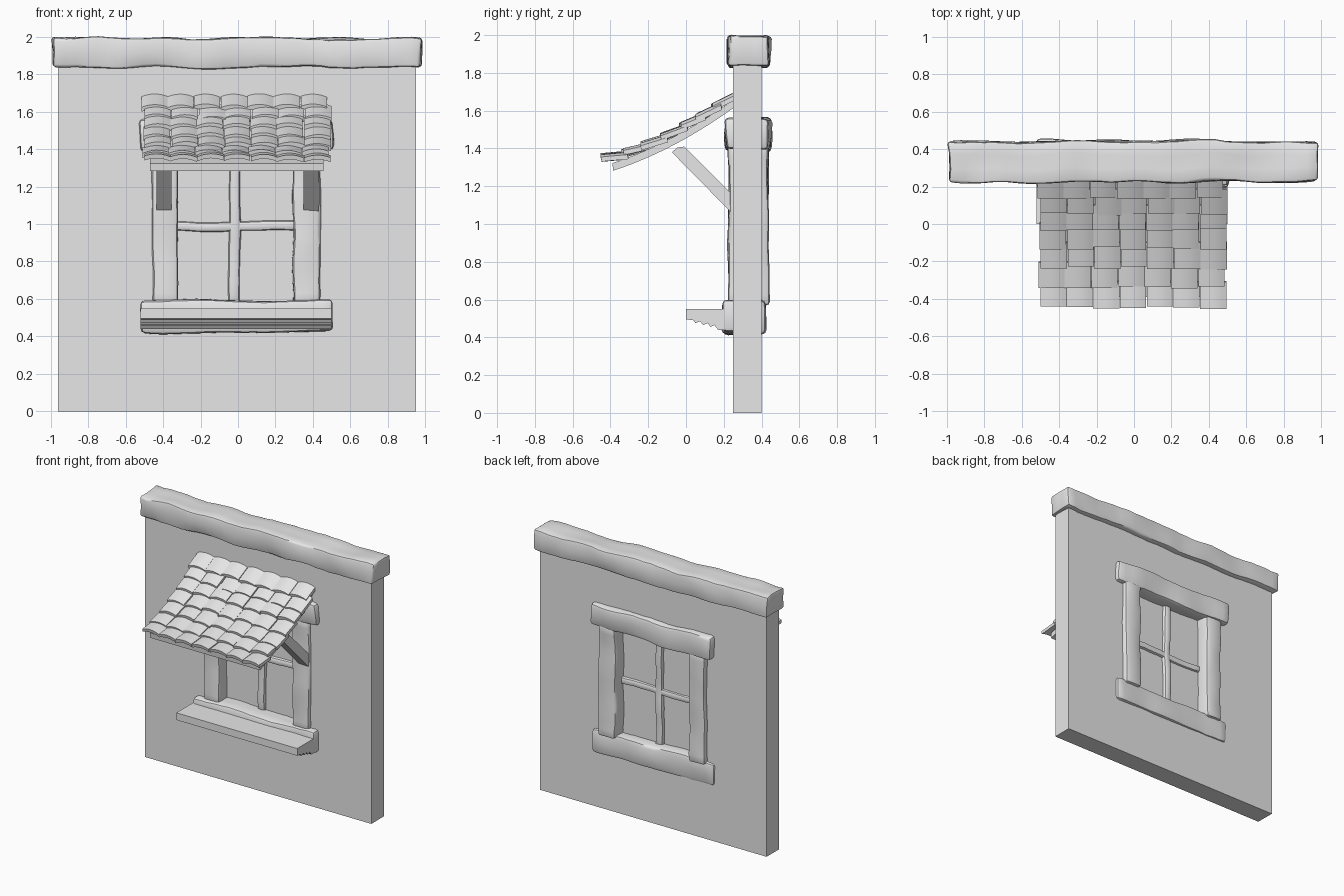
import bpy, bmesh, math, random
from mathutils import Vector, noise

random.seed(4)
if "Cube" in bpy.data.objects:
    bpy.data.objects.remove(bpy.data.objects["Cube"])


def material(name, value):
    mat = bpy.data.materials.new(name)
    mat.use_nodes = True
    mat.diffuse_color = (value, value, value, 1)
    mat.node_tree.nodes["Principled BSDF"].inputs["Base Color"].default_value = (value, value, value, 1)
    return mat


GREY = material("plain grey", 0.8)


def finish(name, bm, smooth=None):
    bmesh.ops.recalc_face_normals(bm, faces=bm.faces)
    mesh = bpy.data.meshes.new(name)
    bm.to_mesh(mesh)
    bm.free()
    obj = bpy.data.objects.new(name, mesh)
    bpy.context.collection.objects.link(obj)
    mesh.materials.append(GREY)
    if smooth:
        bpy.ops.object.select_all(action="DESELECT")
        obj.select_set(True)
        bpy.context.view_layer.objects.active = obj
        bpy.ops.object.shade_smooth_by_angle(angle=math.radians(smooth))
    return obj


def add_box(bm, lo, hi):
    lo, hi = Vector(lo), Vector(hi)
    verts = bmesh.ops.create_cube(bm, size=1)["verts"]
    for v in verts:
        v.co = (lo + hi) / 2 + v.co * (hi - lo)
    return verts


def hewn_beam(name, lo, hi, wobble=0.012, bevel=0.022):
    """Rough timber: a bevelled box, sliced along its length and pushed by noise."""
    bm = bmesh.new()
    add_box(bm, lo, hi)
    bmesh.ops.bevel(bm, geom=bm.edges[:], offset=bevel, segments=2, affect="EDGES", profile=0.5)
    size = Vector(hi) - Vector(lo)
    for axis in range(3):
        normal = Vector([float(i == axis) for i in range(3)])
        count = max(2, int(size[axis] / 0.06))
        for k in range(1, count):
            at = Vector(lo) + normal * size[axis] * k / count
            bmesh.ops.bisect_plane(bm, geom=bm.verts[:] + bm.edges[:] + bm.faces[:],
                                   plane_co=at, plane_no=normal)
    shift = Vector([random.uniform(0, 50) for _ in range(3)])
    for v in bm.verts:
        v.co += noise.noise_vector(v.co * 4 + shift) * wobble
        v.co += noise.noise_vector(v.co * 13 + shift) * wobble * 0.3
    return finish(name, bm, 40)


def extrude_profile(name, points, x0, x1, smooth=None):
    """Side profile of (y, z) points swept from x0 to x1."""
    bm = bmesh.new()
    face = bm.faces.new([bm.verts.new((x0, y, z)) for y, z in points])
    moved = bmesh.ops.extrude_face_region(bm, geom=[face])["geom"]
    bmesh.ops.translate(bm, vec=(x1 - x0, 0, 0),
                        verts=[g for g in moved if isinstance(g, bmesh.types.BMVert)])
    return finish(name, bm, smooth)


# Wall with a window opening, made from four blocks around the hole
bm = bmesh.new()
xs, zs = (-0.96, -0.37, 0.36, 0.95), (0, 0.52, 1.46, 1.9)
grid = {}
for side, y in enumerate((0.25, 0.40)):
    for i, x in enumerate(xs):
        for k, z in enumerate(zs):
            grid[side, i, k] = bm.verts.new((x, y, z))
    for i in range(3):
        for k in range(3):
            if (i, k) != (1, 1):
                bm.faces.new([grid[side, a, b] for a, b in
                              ((i, k), (i + 1, k), (i + 1, k + 1), (i, k + 1))])
for edge in [e for e in bm.edges if e.is_boundary and e.verts[0].co.y < 0.3]:
    keys = [next(key for key, v in grid.items() if v == end) for end in edge.verts]
    back = [grid[1, key[1], key[2]] for key in keys]
    bm.faces.new([edge.verts[0], edge.verts[1], back[1], back[0]])
finish("wall", bm)

# Pane in the middle of the opening
bm = bmesh.new()
add_box(bm, (-0.38, 0.325, 0.5), (0.37, 0.335, 1.48))
finish("window_pane", bm)

# Timber: top beam, window frame and glazing bars
hewn_beam("top_beam", (-0.99, 0.225, 1.835), (0.985, 0.44, 1.992), 0.018, 0.015)
hewn_beam("lintel", (-0.52, 0.215, 1.39), (0.505, 0.445, 1.56), 0.018)
hewn_beam("sill_beam", (-0.52, 0.195, 0.42), (0.505, 0.418, 0.595), 0.014)
hewn_beam("right_post", (-0.46, 0.225, 0.57), (-0.32, 0.437, 1.42))
hewn_beam("left_post", (0.295, 0.225, 0.57), (0.44, 0.437, 1.42))
hewn_beam("upright_bar", (-0.05, 0.30, 0.57), (0.01, 0.36, 1.42), 0.01, 0.018)
hewn_beam("cross_bar", (-0.34, 0.305, 0.965), (0.32, 0.355, 1.015), 0.01, 0.015)

# Moulded shelf under the window
extrude_profile("shelf", [(0, 0.55), (0, 0.495), (0.04, 0.49), (0.05, 0.475), (0.075, 0.485),
                          (0.09, 0.465), (0.115, 0.475), (0.13, 0.455), (0.15, 0.465),
                          (0.17, 0.44), (0.23, 0.44), (0.23, 0.55)], -0.52, 0.5)


# Curved roof deck
def roof_z(y):
    t = (y + 0.39) / 0.64
    return 1.322 + 0.21 * t + 0.125 * t * t


ys = [-0.39 + 0.64 * i / 10 for i in range(11)]
extrude_profile("roof_deck", [(y, roof_z(y)) for y in ys] +
                [(y + 0.005, roof_z(y) - 0.04) for y in reversed(ys)], -0.47, 0.455, 30)

# Rows of crowned shingles, each overlapping the row below
bm = bmesh.new()
fronts = [-0.445, -0.34, -0.235, -0.13, -0.035, 0.05, 0.135]
for row, y0 in enumerate(fronts):
    y1 = min(y0 + 0.135, 0.25)
    slide = random.uniform(-0.012, 0.012)
    for col in range(7):
        left = -0.505 + col * 0.142 + slide + random.uniform(-0.004, 0.004)
        front = y0 + random.uniform(-0.008, 0.008)
        lift = random.uniform(-0.004, 0.004)
        tilt = random.uniform(-0.006, 0.006)
        rings = []
        for y, up in ((front, 0.026), (y1, 0.004)):
            base = roof_z(max(y, -0.41)) + up + lift
            top, low = [], []
            for s in range(7):
                u = s / 6
                z = base + 0.014 * (1 - (2 * u - 1) ** 2) + tilt * (u - 0.5)
                top.append(bm.verts.new((left + 0.14 * u, y, z + 0.016)))
                low.append(bm.verts.new((left + 0.14 * u, y + 0.006, z - 0.008)))
            rings.append(top + low[::-1])
        bm.faces.new(rings[0])
        bm.faces.new(rings[1][::-1])
        for s in range(14):
            n = (s + 1) % 14
            bm.faces.new([rings[0][s], rings[1][s], rings[1][n], rings[0][n]])
finish("roof_shingles", bm, 35)

# Diagonal braces holding the roof
for name, x in (("right_brace", -0.435), ("left_brace", 0.35)):
    extrude_profile(name, [(-0.075, 1.38), (-0.045, 1.405), (-0.01, 1.41),
                           (0.24, 1.16), (0.24, 1.06)], x, x + 0.08)
